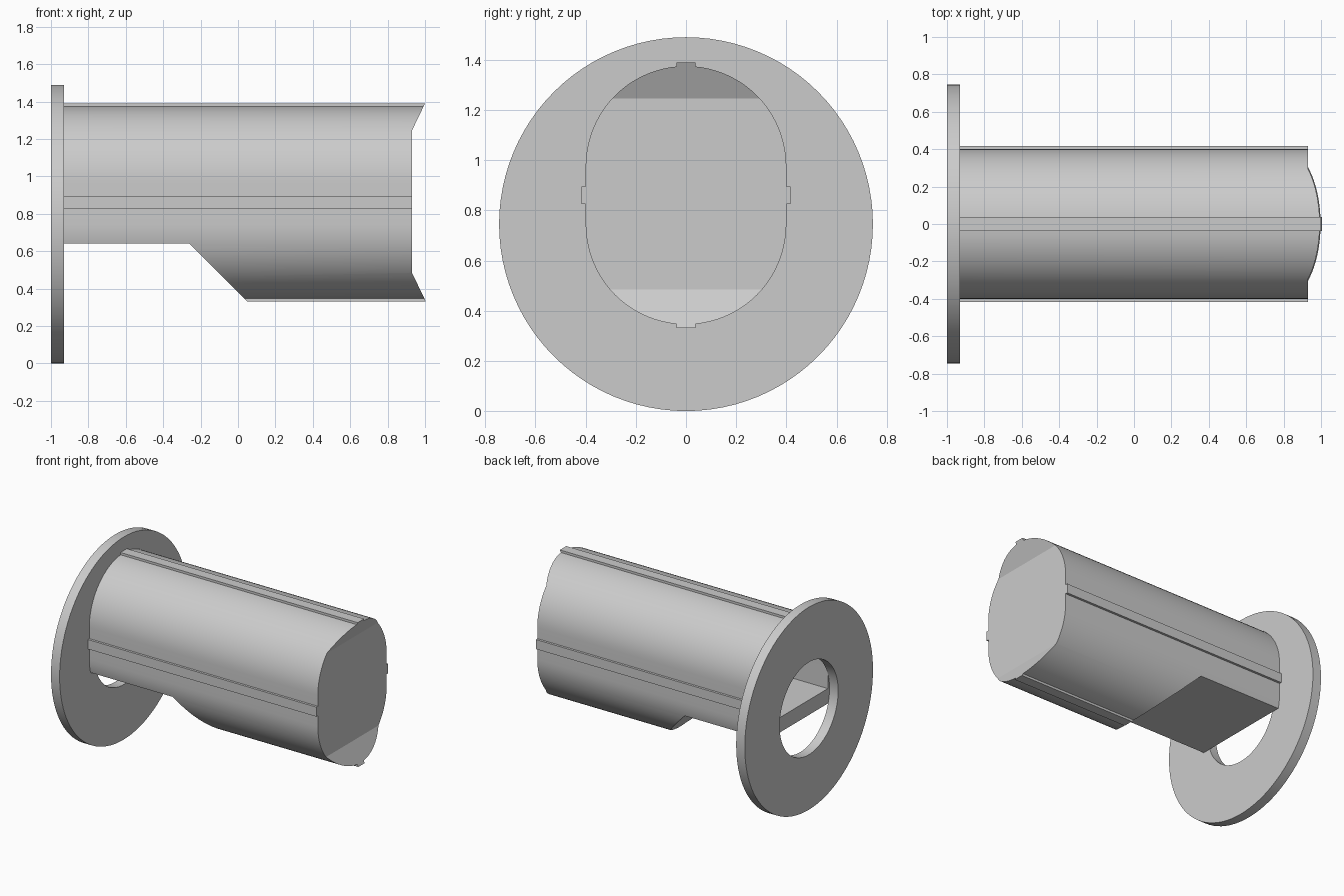
import bpy
import bmesh
from math import sin, cos, pi, radians

if "Cube" in bpy.data.objects:
    bpy.data.objects.remove(bpy.data.objects["Cube"])

grey = bpy.data.materials.new("plain grey")
grey.use_nodes = True
colour = (0.6, 0.6, 0.6, 1)
grey.diffuse_color = colour
grey.node_tree.nodes["Principled BSDF"].inputs["Base Color"].default_value = colour


def prism(name, outline, start, end, axis="x"):
    """Extrude a flat outline: (y, z) points along x, or (x, z) points along y."""
    place = (lambda p, t: (t, *p)) if axis == "x" else (lambda p, t: (p[0], t, p[1]))
    bm = bmesh.new()
    base = bm.faces.new([bm.verts.new(place(p, start)) for p in outline])
    top = bmesh.ops.extrude_face_region(bm, geom=[base])["geom"]
    shift = place((0, 0), end - start)
    bmesh.ops.translate(bm, vec=shift,
                        verts=[v for v in top if isinstance(v, bmesh.types.BMVert)])
    bmesh.ops.recalc_face_normals(bm, faces=bm.faces)
    mesh = bpy.data.meshes.new(name)
    bm.to_mesh(mesh)
    bm.free()
    mesh.materials.append(grey)
    ob = bpy.data.objects.new(name, mesh)
    bpy.context.collection.objects.link(ob)
    return ob


def activate(ob):
    bpy.ops.object.select_all(action="DESELECT")
    ob.select_set(True)
    bpy.context.view_layer.objects.active = ob


def combine(ob, other, operation="DIFFERENCE"):
    other.hide_render = True
    mod = ob.modifiers.new("cut", "BOOLEAN")
    mod.operation, mod.solver, mod.object = operation, "EXACT", other
    activate(ob)
    bpy.ops.object.modifier_apply(modifier=mod.name)
    bpy.data.objects.remove(other)


def circle(r, z, n=96):
    return [(r * cos(2 * pi * i / n), z + r * sin(2 * pi * i / n)) for i in range(n)]


def arch(r, z, first, last, n=40):
    steps = [first + (last - first) * i / n for i in range(n + 1)]
    return [(r * cos(a), z + r * sin(a)) for a in steps]


def box(y, z0, z1):
    return [(-y, z0), (y, z0), (y, z1), (-y, z1)]


# Round flange with a central hole
flange = prism("flange", circle(0.745, 0.745), -1, -0.93)
combine(flange, prism("hole_cutter", circle(0.34, 0.745), -1.1, -0.8))

# Oblong body with four ridges along its length
oblong = arch(0.4, 0.975, 0, pi) + arch(0.4, 0.745, pi, 2 * pi)
body = prism("body", oblong, -0.93, 1.05)
combine(body, prism("upright_ridges", box(0.037, 0.33, 1.39), -0.93, 1.05), "UNION")
combine(body, prism("side_ridges", box(0.417, 0.825, 0.895), -0.93, 1.05), "UNION")

# Tray-shaped recess across the far end
recess = [(0.93, 0.485), (0.93, 1.245), (1.1, 1.597), (1.1, 0.133)]
combine(body, prism("end_cutter", recess, -1, 1, "y"))

# Raised underside with a sloping step
step = [(-1.1, 0.64), (-0.26, 0.64), (0.14, 0.24), (-1.1, 0.24)]
combine(body, prism("underside_cutter", step, -1, 1, "y"))

# Hollow behind the flange hole, with a flat floor
hollow = [(-0.32, 0.75), (0.32, 0.75)] + arch(0.32, 0.975, 0, pi)
combine(body, prism("hollow_cutter", hollow, -1.1, 0.85))

for part in (flange, body):
    activate(part)
    bpy.ops.object.shade_smooth_by_angle(angle=radians(25))
